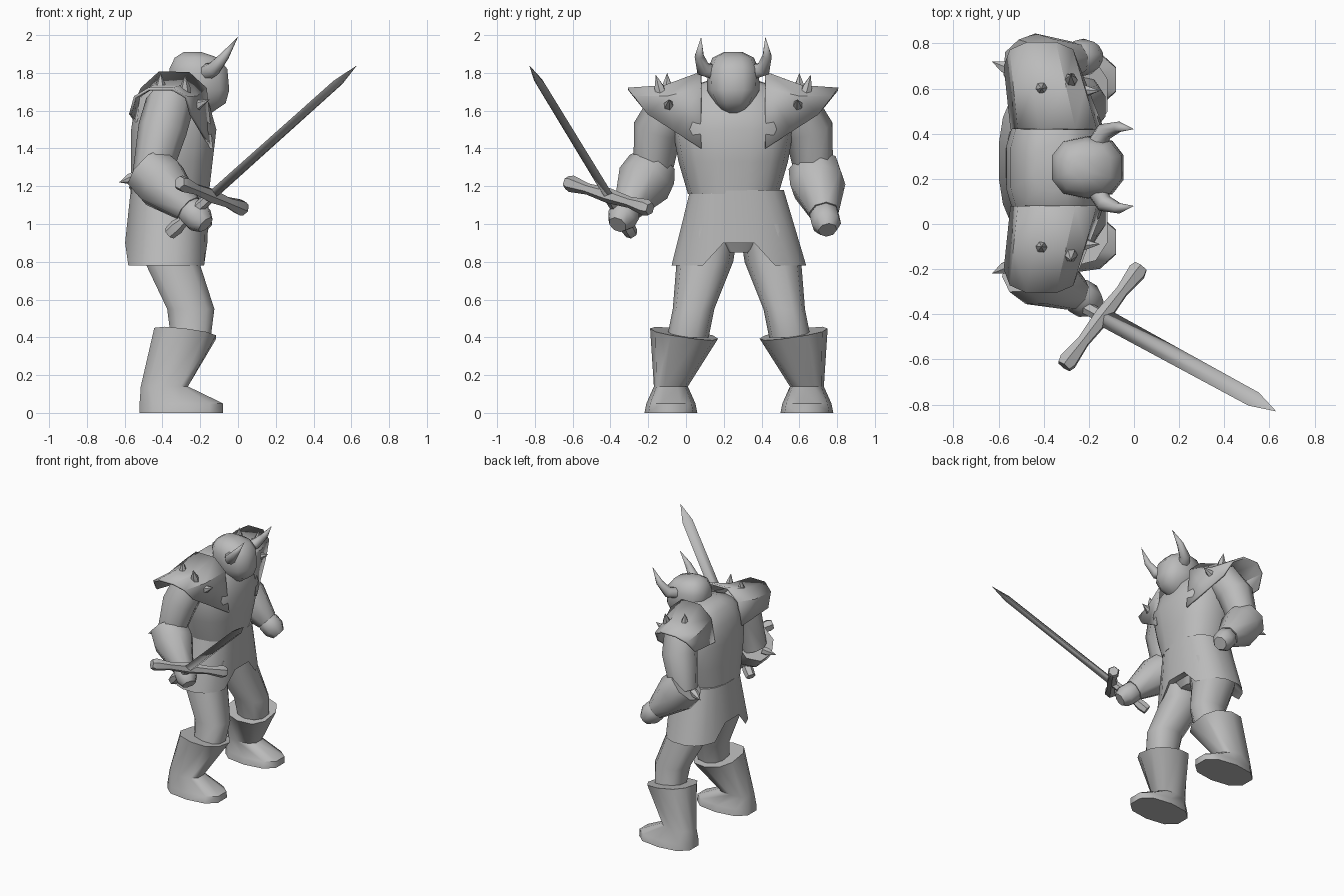
import bpy, bmesh, math
from mathutils import Vector

if "Cube" in bpy.data.objects:
    bpy.data.objects.remove(bpy.data.objects["Cube"])

# Parts are modelled about a mirror plane, then moved sideways; the hips sway a little to the left
BODY, HIPS = .25, .28
COLOUR = (.5, .5, .5, 1)
grey = bpy.data.materials.new("plain_grey")
grey.use_nodes = True
grey.diffuse_color = COLOUR
grey.node_tree.nodes["Principled BSDF"].inputs["Base Color"].default_value = COLOUR


def make(name, rows, sheet=False, flip=False, middle=BODY, sharp=50):
    """Skin rows of points into a closed tube or a thin sheet; flip mirrors it to the left side."""
    bm = bmesh.new()
    side = -1 if flip else 1
    grid = [[bm.verts.new((p.x, p.y * side + middle, p.z)) for p in row] for row in rows]
    count = len(grid[0])
    for lower, upper in zip(grid, grid[1:]):
        for i in range(count - 1 if sheet else count):
            j = (i + 1) % count
            bm.faces.new((lower[i], lower[j], upper[j], upper[i]))
    if not sheet:
        bm.faces.new(grid[0])
        bm.faces.new(grid[-1])
    bmesh.ops.remove_doubles(bm, verts=bm.verts, dist=.001)
    bmesh.ops.recalc_face_normals(bm, faces=bm.faces)
    mesh = bpy.data.meshes.new(name)
    bm.to_mesh(mesh)
    bm.free()
    mesh.materials.append(grey)
    part = bpy.data.objects.new(name, mesh)
    bpy.context.collection.objects.link(part)
    if sheet:
        solid = part.modifiers.new("thickness", 'SOLIDIFY')
        solid.thickness = .015
        solid.offset = 0
    bpy.ops.object.select_all(action='DESELECT')
    part.select_set(True)
    bpy.context.view_layer.objects.active = part
    bpy.ops.object.shade_smooth_by_angle(angle=math.radians(sharp))


def make_pair(name, rows, **options):
    make("right_" + name, rows, **options)
    make("left_" + name, rows, flip=True, **options)


def squared(value, exponent=.8):
    return math.copysign(abs(value) ** exponent, value)


def level(x, y, z, depth, width, count=10):
    """Horizontal ring, a slightly squared ellipse with the given half sizes."""
    angles = [math.tau * (i + .5) / count for i in range(count)]
    return [Vector((x + depth * squared(math.cos(a)), y + width * squared(math.sin(a)), z)) for a in angles]


def tube(points, radii, count=8, up=(0, 0, 1), squash=1):
    """Rings square to a path, one radius for each point."""
    points = [Vector(p) for p in points]
    rows = []
    for i, (point, radius) in enumerate(zip(points, radii)):
        along = (points[min(i + 1, len(points) - 1)] - points[max(i - 1, 0)]).normalized()
        across = along.cross(Vector(up)).normalized()
        rise = across.cross(along) * squash
        angles = [math.tau * k / count for k in range(count)]
        rows.append([point + (across * math.cos(a) + rise * math.sin(a)) * radius for a in angles])
    return rows


def spike(name, base, lean):
    base, lean = Vector(base), Vector(lean)
    make_pair(name, tube([base, base + lean * .4, base + lean], [.03, .028, 0], 6, (.1, 1, .2)))


# Torso
make("torso", [level(*ring, count=14) for ring in (
    (-.36, 0, 1.16, .21, .24), (-.35, 0, 1.33, .22, .29), (-.34, 0, 1.5, .23, .32),
    (-.35, 0, 1.64, .2, .3), (-.36, 0, 1.73, .14, .22), (-.35, 0, 1.77, .1, .1))])

# Skirt with a closed underside and a hem raised at the middle of the front and back
waist = level(-.36, -.01, 1.18, .21, .25, 20)
hem = level(-.38, 0, .78, .22, .36, 20)
for point in hem:
    if abs(point.y) < .13:
        point.z += .12
make("skirt", [waist, hem, level(-.37, 0, .9, .17, .26, 20)], middle=HIPS)
make("pelvis", [level(-.35, 0, .85, .12, .09), level(-.36, 0, .97, .19, .24)], middle=HIPS)

# Legs and boots
make_pair("leg", [level(*ring) for ring in (
    (-.25, -.27, .4, .11, .11), (-.25, -.24, .55, .13, .11),
    (-.35, -.18, .8, .15, .15), (-.36, -.14, 1, .18, .14))], middle=HIPS)
boot = [level(*ring) for ring in (
    (-.3, -.36, 0, .23, .14), (-.3, -.36, .05, .23, .13),
    (-.39, -.36, .14, .13, .09), (-.28, -.29, .42, .17, .18))]
for point in boot[-1]:
    point.z -= (point.x + .28) * .12 + (point.y + .29) * .15
make_pair("boot", boot, middle=HIPS)

# Helmet
make("helmet", [level(*ring) for ring in (
    (-.22, 0, 1.58, .07, .05), (-.19, 0, 1.64, .13, .1), (-.2, 0, 1.71, .16, .14),
    (-.21, 0, 1.82, .16, .135), (-.22, 0, 1.88, .12, .11), (-.24, 0, 1.91, .05, .05))])

# Curved horns
make_pair("horn", tube([(-.18, -.08, 1.8), (-.13, -.16, 1.82), (-.07, -.18, 1.89), (0, -.17, 1.99)],
                       [.045, .04, .025, 0], up=(1, .3, -.5)))

# Shoulder plates: saddle-shaped arches with a peaked outer end and a lappet at the inner front
plate = []
for out in (0, .5, 1):
    arch = []
    for step in range(6):
        angle = math.pi * step / 5
        crown = squared(math.sin(angle))
        arch.append(Vector((-.34 - .07 * out - (.2 - .04 * out) * squared(math.cos(angle)),
                            -.17 - out * (.28 + .11 * crown),
                            1.54 + .04 * out + (.27 - .13 * out - .12 * out * (1 - out)) * crown)))
    arch[-1].z -= .14 * (1 - out)
    plate.append(arch)
make_pair("shoulder_plate", plate, sheet=True, sharp=35)
spike("top_spike", (-.41, -.35, 1.69), (0, 0, .11))
spike("ridge_spike", (-.28, -.38, 1.68), (0, -.03, .11))
spike("front_spike", (-.26, -.34, 1.61), (.11, 0, .05))
spike("elbow_spike", (-.54, -.43, 1.25), (-.09, -.04, -.03))

# Arms: each forearm and hand lie on one line from elbow to wrist
make_pair("upper_arm", tube([(-.36, -.31, 1.64), (-.4, -.4, 1.5), (-.46, -.43, 1.25)],
                            [.13, .13, .1], up=(1, 0, 0)))
elbow = Vector((-.48, -.43, 1.29))
for side, wrist in (("right", Vector((-.26, -.56, 1.08))), ("left", Vector((-.26, -.48, 1.06)))):
    for part, places, radii in (("forearm", (0, .35, 1), (.14, .15, .08)),
                                ("hand", (.85, 1.05, 1.25, 1.4), (.05, .08, .08, .05))):
        path = [elbow.lerp(wrist, place) for place in places]
        make(side + "_" + part, tube(path, radii), flip=side == "left")

# Sword: the blade and grip share one axis, the cross guard lies square to it
hilt, tip = Vector((-.14, -.66, 1.15)), Vector((.63, -1.08, 1.84))
across = Vector((.17, .22, -.07))
flat = across.cross(tip - hilt)
make("sword_blade", tube([hilt, hilt.lerp(tip, .87), tip], [.043, .038, 0], 4, flat, .6), sharp=100)
make("cross_guard", tube([hilt + across * place for place in (-1, -.9, -.5, 0, .5, .9, 1)],
                         [.035, .045, .03, .04, .03, .045, .035], 6, flat))
make("sword_grip", tube([hilt.lerp(tip, place) for place in (0, -.2, -.24, -.29)],
                        [.03, .03, .04, .035], 6, flat))
